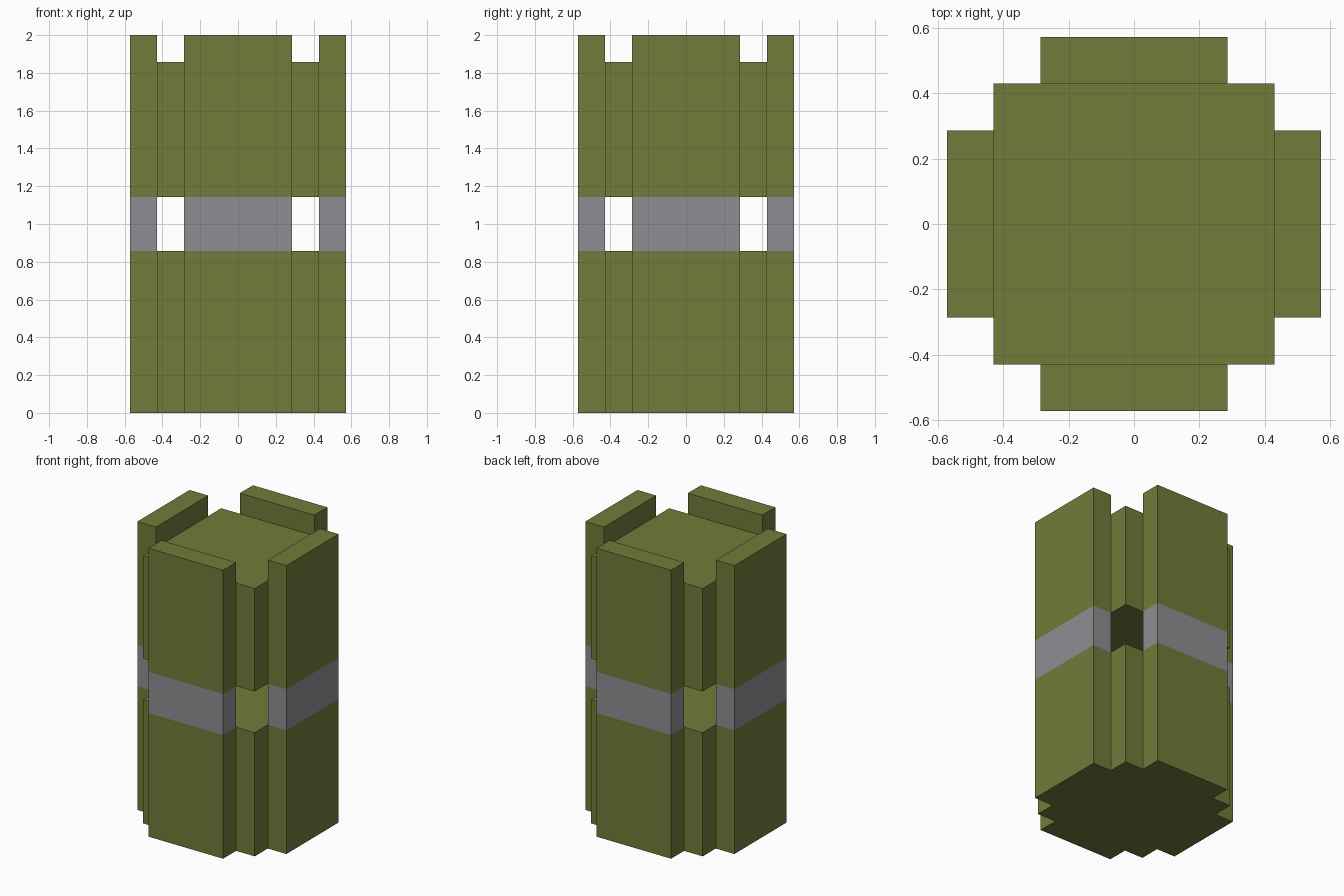
import bpy
import bmesh
import math
from mathutils import Matrix, Vector

cube = bpy.data.objects.get("Cube")
if cube:
    bpy.data.objects.remove(cube, do_unlink=True)

U = 1 / 7                       # module size: the body is 14 modules tall
BAND_LOW, BAND_HIGH = 6 * U, 8 * U


def make_material(name, rgb):
    mat = bpy.data.materials.new(name)
    mat.use_nodes = True
    mat.diffuse_color = (*rgb, 1)
    mat.node_tree.nodes["Principled BSDF"].inputs["Base Color"].default_value = (*rgb, 1)
    return mat


olive = make_material("olive_green", (0.159, 0.202, 0.042))
grey = make_material("band_grey", (0.263, 0.275, 0.287))


def make_box(name, low, high, turn=0.0, cuts=()):
    """Box between two corners, sliced at the given heights, turned about z."""
    low, high = Vector(low), Vector(high)
    bm = bmesh.new()
    size = Matrix.Diagonal((*(high - low), 1))
    bmesh.ops.create_cube(bm, size=1, matrix=Matrix.Translation((low + high) / 2) @ size)
    for z in cuts:
        bmesh.ops.bisect_plane(bm, geom=bm.verts[:] + bm.edges[:] + bm.faces[:],
                               plane_co=(0, 0, z), plane_no=(0, 0, 1))
    # Faces inside the band height are grey
    if cuts:
        for face in bm.faces:
            if cuts[0] < face.calc_center_median().z < cuts[1]:
                face.material_index = 1
    bmesh.ops.rotate(bm, verts=bm.verts, cent=(0, 0, 0), matrix=Matrix.Rotation(turn, 3, "Z"))
    mesh = bpy.data.meshes.new(name)
    bm.to_mesh(mesh)
    bm.free()
    mesh.materials.append(olive)
    mesh.materials.append(grey)
    obj = bpy.data.objects.new(name, mesh)
    bpy.context.collection.objects.link(obj)
    return obj


# Two square core blocks with an open gap between them
make_box("lower_core", (-3 * U, -3 * U, 0), (3 * U, 3 * U, BAND_LOW))
make_box("upper_core", (-3 * U, -3 * U, BAND_HIGH), (3 * U, 3 * U, 13 * U))

# Four full-height side panels with a grey band around the middle
for i, side in enumerate(("front", "left", "back", "right")):
    make_box(side + "_panel", (-2 * U, -4 * U, 0), (2 * U, -3 * U, 14 * U),
             turn=i * math.pi / 2, cuts=(BAND_LOW, BAND_HIGH))
